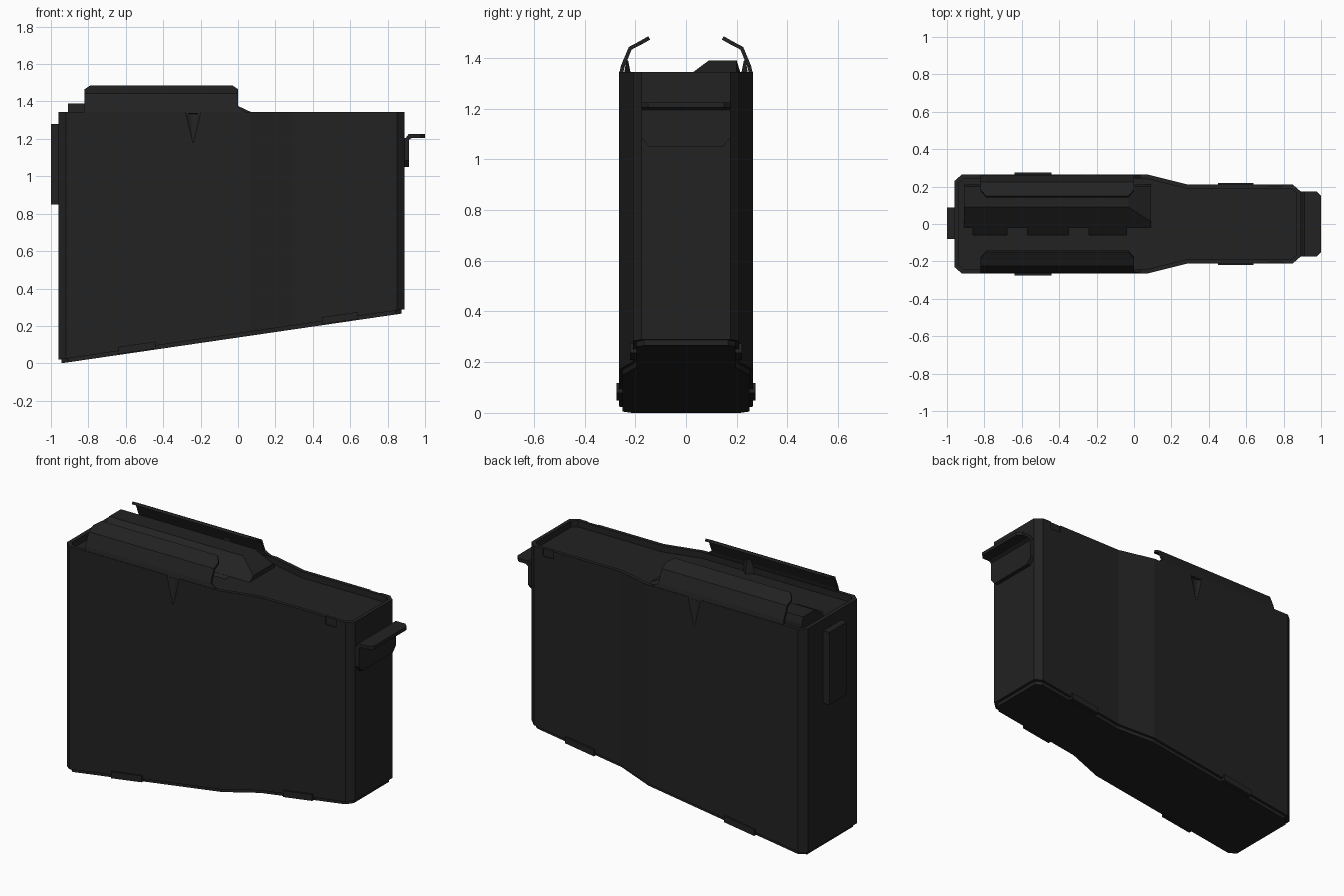
import bpy, bmesh

if "Cube" in bpy.data.objects:
    bpy.data.objects.remove(bpy.data.objects["Cube"])

metal = bpy.data.materials.new("dark gunmetal")
metal.diffuse_color = (0.016, 0.016, 0.016, 1)
metal.use_nodes = True
metal.node_tree.nodes["Principled BSDF"].inputs["Base Color"].default_value = metal.diffuse_color


def loft(name, loops):
    """Closed solid skinned through equal-length loops of points."""
    bm = bmesh.new()
    rings = [[bm.verts.new(p) for p in loop] for loop in loops]
    n = len(rings[0])
    for a, b in zip(rings, rings[1:]):
        for i in range(n):
            j = (i + 1) % n
            bm.faces.new((a[i], a[j], b[j], b[i]))
    bm.faces.new(rings[0])
    bm.faces.new(rings[-1])
    bmesh.ops.recalc_face_normals(bm, faces=bm.faces)
    me = bpy.data.meshes.new(name)
    bm.to_mesh(me)
    bm.free()
    me.materials.append(metal)
    ob = bpy.data.objects.new(name, me)
    bpy.context.collection.objects.link(ob)
    return ob


def box(name, x0, x1, y0, y1, z0, z1, slope=0.0):
    """Box whose top and bottom may climb along x."""
    ring = [(x0, y0), (x1, y0), (x1, y1), (x0, y1)]
    return loft(name, [[(x, y, z + slope * (x - x0)) for x, y in ring] for z in (z0, z1)])


def cut(target, cutter):
    cutter.hide_render = True
    cutter.hide_viewport = True
    m = target.modifiers.new("cut", 'BOOLEAN')
    m.operation = 'DIFFERENCE'
    m.solver = 'EXACT'
    m.object = cutter


def outline(half):
    """Full plan outline from one side of the body."""
    return [(x, -y) for x, y in half] + [(x, y) for x, y in reversed(half)]


SLOPE = 0.146
TOP, FLOOR = 1.345, 1.308


def base_z(x):
    return 0.019 + SLOPE * (x + 0.96)


# Body shell with a shallow open top
outer = outline([(-0.96, 0.23), (-0.92, 0.265), (0.07, 0.265), (0.29, 0.21), (0.85, 0.21), (0.89, 0.175)])
inner = outline([(-0.935, 0.22), (-0.91, 0.243), (0.065, 0.243), (0.285, 0.188), (0.84, 0.188), (0.868, 0.165)])
body = loft("magazine_body", [
    [(x, y, base_z(x)) for x, y in outer],
    [(x, y, TOP) for x, y in outer],
    [(x, y, TOP) for x, y in inner],
    [(x, y, FLOOR) for x, y in inner]])

# Floor plate under the sloped bottom
plate = outline([(-0.945, 0.215), (-0.91, 0.25), (0.07, 0.25), (0.285, 0.195), (0.84, 0.195), (0.875, 0.165)])
loft("floor_plate", [[(x, y, base_z(x) + d) for x, y in plate] for d in (-0.021, 0.01)])

for s, side in ((-1, "front"), (1, "back")):
    # Floor plate tabs
    for x0, x1, y, label in ((-0.64, -0.44, 0.275, "rear"), (0.45, 0.64, 0.22, "nose")):
        box(f"{side}_{label}_tab", x0, x1, s * (y - 0.05), s * y,
            base_z(x0) - 0.016, base_z(x0) + 0.022, SLOPE)

    # Feed lip, bent inwards, with clipped corners
    rows = [(0.257, 1.335, -0.82, 0.05), (0.249, 1.368, -0.82, 0.0),
            (0.220, 1.438, -0.82, 0.0), (0.180, 1.459, -0.82, 0.0), (0.145, 1.479, -0.79, -0.03)]
    bm = bmesh.new()
    pairs = [[bm.verts.new((x, s * y, z)) for x in (x0, x1)] for y, z, x0, x1 in rows]
    for a, b in zip(pairs, pairs[1:]):
        bm.faces.new((a[0], a[1], b[1], b[0]))
    me = bpy.data.meshes.new(f"{side}_feed_lip")
    bm.to_mesh(me)
    bm.free()
    me.materials.append(metal)
    lip = bpy.data.objects.new(f"{side}_feed_lip", me)
    bpy.context.collection.objects.link(lip)
    mod = lip.modifiers.new("thickness", 'SOLIDIFY')
    mod.thickness = 0.015
    mod.offset = 0

    # Pressed dent in the wall, and its bulge inside the lip
    def spike(name, y, r, d, z0, z1):
        return loft(name, [[(-0.24 + i * r * k, s * (y + j * d * k), z)
                            for i, j in ((-1, 0), (-0.5, -0.85), (0, -1), (0.5, -0.85), (1, 0), (0, 1))]
                           for z, k in ((z0, 0.04), (z1, 1.0))])
    cut(body, spike(f"{side}_dent_cutter", 0.265, 0.045, 0.018, 1.18, 1.36))
    loft(f"{side}_lip_bulge", [[(-0.24 + i * r, s * y, z) for i in (-1, 1)] + [(-0.24, s * (y - d), z)]
                               for z, y, r, d in ((1.30, 0.25, 0.045, 0.04), (1.39, 0.236, 0.02, 0.008))])

    # Shallow recess near the nose rim
    cut(body, box(f"{side}_recess_cutter", 0.72, 0.79, s * 0.204, s * 0.24, 1.30, 1.36))

# Follower ridge with a ramped nose
full = [(-0.02, 1.300), (-0.02, 1.308), (0.09, 1.39), (0.20, 1.39), (0.212, 1.35), (0.212, 1.30)]
nose = [(-0.02, 1.300), (-0.02, 1.308), (0.015, 1.334), (0.20, 1.334), (0.212, 1.325), (0.212, 1.30)]
loft("follower", [[(x, y, z) for y, z in sec] for x, sec in ((-0.908, full), (-0.03, full), (0.09, nose))])

# Sloped pockets beside the follower
for i, (x0, x1) in enumerate(((-0.86, -0.68), (-0.57, -0.35), (-0.24, -0.04))):
    cut(body, loft(f"pocket_cutter_{i}", [[(x, -0.06, 1.278), (x, -0.06, 1.34), (x, -0.015, 1.34), (x, -0.015, 1.311)]
                                          for x in (x0, x1)]))

# Rear latch rib
box("rear_rib", -1.0, -0.95, -0.08, 0.087, 0.85, 1.28)

# Nose catch: upright plate with clipped lower corners, bend and outward shelf
catch = [(-0.145, 1.05), (0.145, 1.05), (0.175, 1.085), (0.175, 1.205), (-0.175, 1.205), (-0.175, 1.085)]
loft("catch_plate", [[(x, y, z) for y, z in catch] for x in (0.88, 0.914)])
loft("catch_bend", [[(0.89, y, 1.195), (0.914, y, 1.195), (0.93, y, 1.205), (0.93, y, 1.225), (0.912, y, 1.225)]
                    for y in (-0.175, 0.175)])
shelf = [(0.925, -0.175), (0.975, -0.175), (1.0, -0.15), (1.0, 0.15), (0.975, 0.175), (0.925, 0.175)]
loft("catch_shelf", [[(x, y, z) for x, y in shelf] for z in (1.205, 1.225)])
